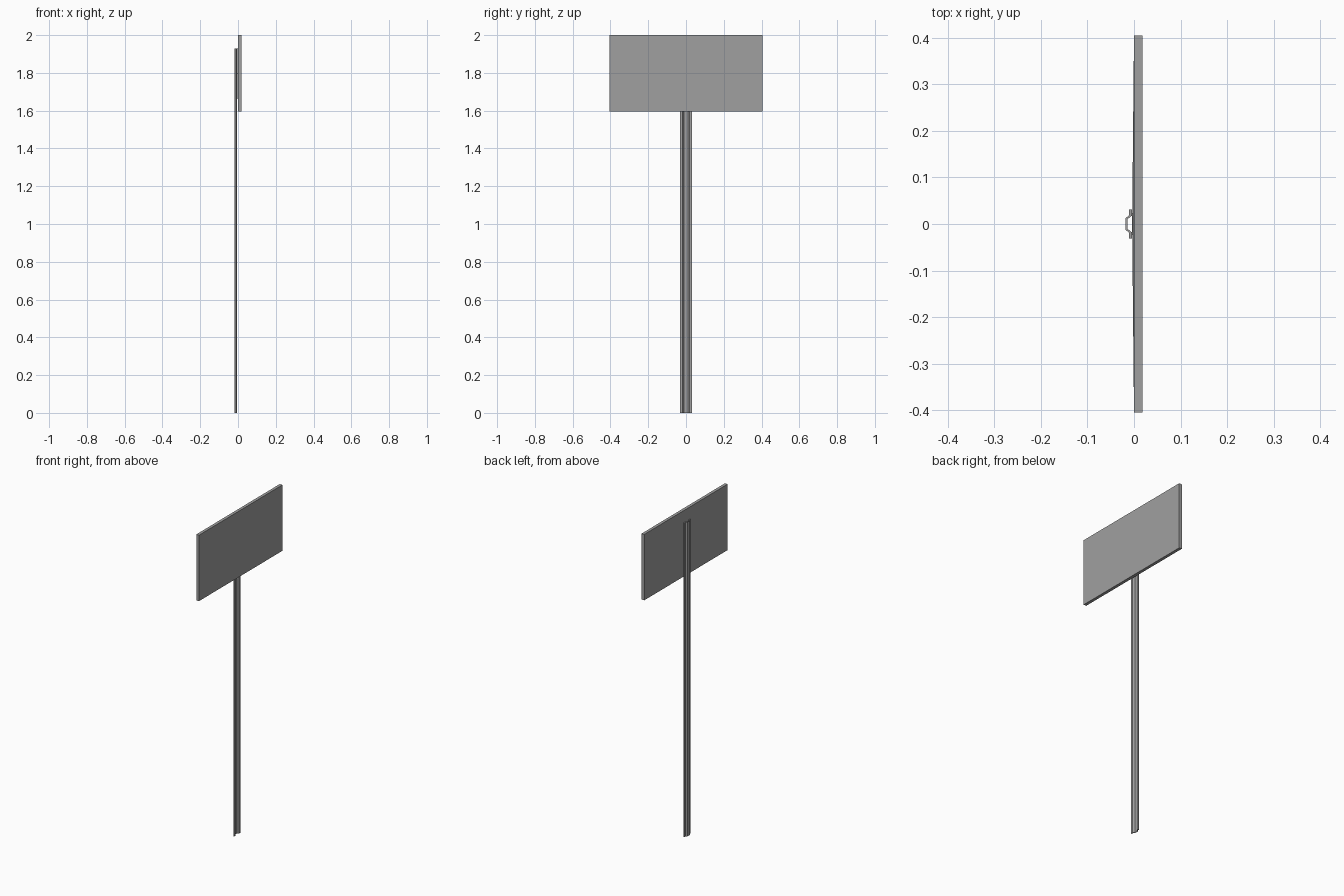
import bpy
import bmesh

cube = bpy.data.objects.get("Cube")
if cube:
    bpy.data.objects.remove(cube, do_unlink=True)


def make_material(name, color):
    mat = bpy.data.materials.new(name)
    mat.use_nodes = True
    mat.diffuse_color = color
    mat.node_tree.nodes["Principled BSDF"].inputs["Base Color"].default_value = color
    return mat


def make_object(name, bm, mat):
    bmesh.ops.recalc_face_normals(bm, faces=bm.faces)
    mesh = bpy.data.meshes.new(name)
    bm.to_mesh(mesh)
    bm.free()
    mesh.materials.append(mat)
    obj = bpy.data.objects.new(name, mesh)
    bpy.context.collection.objects.link(obj)
    return obj


grey = make_material("plain grey", (0.35, 0.35, 0.35, 1.0))

# Sign panel: a thin slab whose back rises very slightly to its middle
PANEL_DEPTH, PANEL_WIDTH, PANEL_BOTTOM, TOP = 0.0185, 0.81, 1.595, 2.0
bm = bmesh.new()
bmesh.ops.create_cube(bm, size=1)
height = TOP - PANEL_BOTTOM
bmesh.ops.scale(bm, verts=bm.verts, vec=(PANEL_DEPTH, PANEL_WIDTH, height))
bmesh.ops.translate(bm, verts=bm.verts, vec=(PANEL_DEPTH / 2, 0, PANEL_BOTTOM + height / 2))
back = min(bm.faces, key=lambda f: f.calc_center_median().x)
apex = bmesh.ops.poke(bm, faces=[back])["verts"][0]
apex.co.x -= 0.004
make_object("sign_panel", bm, grey)

# Post: an open hat-shaped channel, half profile mirrored across y
POST_HEIGHT = 1.93
outer = [(-0.0185, 0.012), (-0.0105, 0.019), (-0.0105, 0.031)]
inner = [(-0.0045, 0.031), (-0.0045, 0.018), (-0.0145, 0.010)]
half = outer + inner
profile = half + [(x, -y) for x, y in reversed(half)]
bm = bmesh.new()
section = bm.faces.new([bm.verts.new((x, y, 0)) for x, y in profile])
extruded = bmesh.ops.extrude_face_region(bm, geom=[section], use_keep_orig=True)
top_verts = [v for v in extruded["geom"] if isinstance(v, bmesh.types.BMVert)]
bmesh.ops.translate(bm, verts=top_verts, vec=(0, 0, POST_HEIGHT))
make_object("post", bm, grey)
